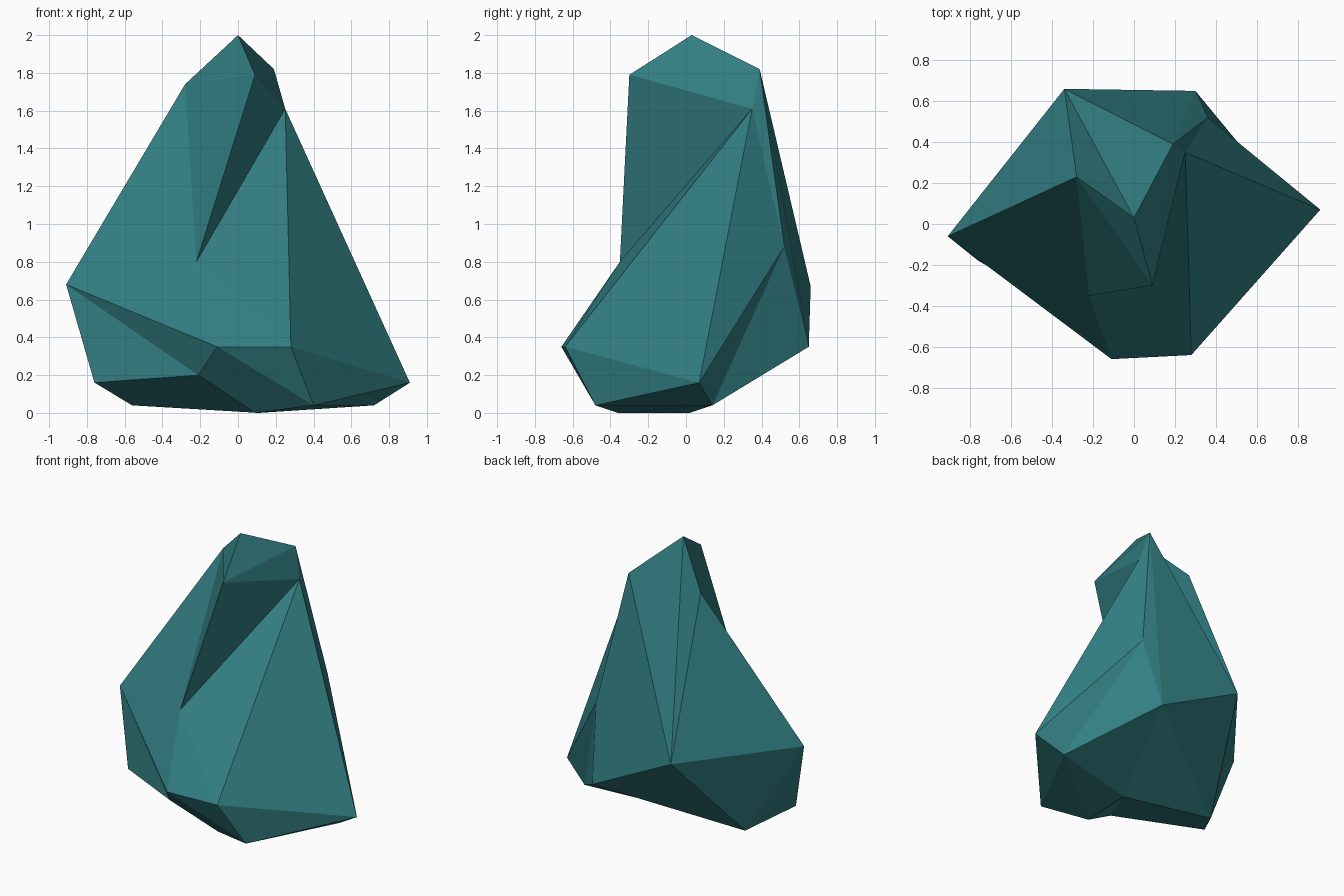
import bpy
import bmesh

cube = bpy.data.objects.get("Cube")
if cube:
    bpy.data.objects.remove(cube, do_unlink=True)


def flat_material(name, color):
    mat = bpy.data.materials.new(name)
    mat.use_nodes = True
    mat.diffuse_color = color
    mat.node_tree.nodes["Principled BSDF"].inputs["Base Color"].default_value = color
    return mat


# Corners of the rock, each named after where it sits
corners = {
    # summit
    "peak": (0, .03, 2), "crest": (.19, .39, 1.82), "brow": (.09, -.3, 1.79),
    "shoulder": (-.28, .23, 1.74), "notch_top": (.25, .35, 1.61),
    # flanks
    "notch_foot": (-.22, -.35, .8), "right_tip": (-.91, -.06, .68),
    "left_dent": (.36, .52, .88), "back_right": (-.34, .66, .67),
    "back_left": (.3, .65, .35), "front_right": (-.11, -.66, .35),
    "front_left": (.28, -.64, .35), "left_tip": (.91, .07, .16),
    # underside
    "chin": (-.21, -.49, .2), "right_heel": (-.76, -.18, .16),
    "right_foot": (-.56, .12, .04), "left_foot": (.72, .14, .04),
    "front_foot": (.4, -.48, .04), "base_front": (.09, -.36, 0),
    "base_middle": (.11, .02, 0),
}

# Fans of triangles closing around a corner
fans = {
    "peak": "crest back_right shoulder brow",
    "notch_top": "crest brow notch_foot front_left left_tip left_dent",
    "right_tip": "shoulder back_right right_foot right_heel chin front_right notch_foot",
    "back_left": "crest back_right right_foot base_middle left_foot left_dent",
    "front_foot": "front_right front_left left_tip left_foot base_front",
}

# Single facets that fill between the fans
facets = [
    "shoulder brow notch_foot",
    "notch_foot front_right front_left",
    "left_tip left_dent left_foot",
    "front_right base_front chin",
    "left_foot base_front base_middle",
    "base_middle base_front chin",
    "base_middle chin right_foot",
    "right_foot chin right_heel",
]

bm = bmesh.new()
verts = {name: bm.verts.new(co) for name, co in corners.items()}
for hub, rim in fans.items():
    ring = rim.split()
    for a, b in zip(ring, ring[1:] + ring[:1]):
        bm.faces.new([verts[hub], verts[a], verts[b]])
for facet in facets:
    bm.faces.new([verts[name] for name in facet.split()])
bmesh.ops.recalc_face_normals(bm, faces=bm.faces[:])

# Faceted rock, flat shaded
mesh = bpy.data.meshes.new("rock")
bm.to_mesh(mesh)
bm.free()
mesh.materials.append(flat_material("teal_stone", (.032, .21, .225, 1)))
rock = bpy.data.objects.new("rock", mesh)
bpy.context.collection.objects.link(rock)
